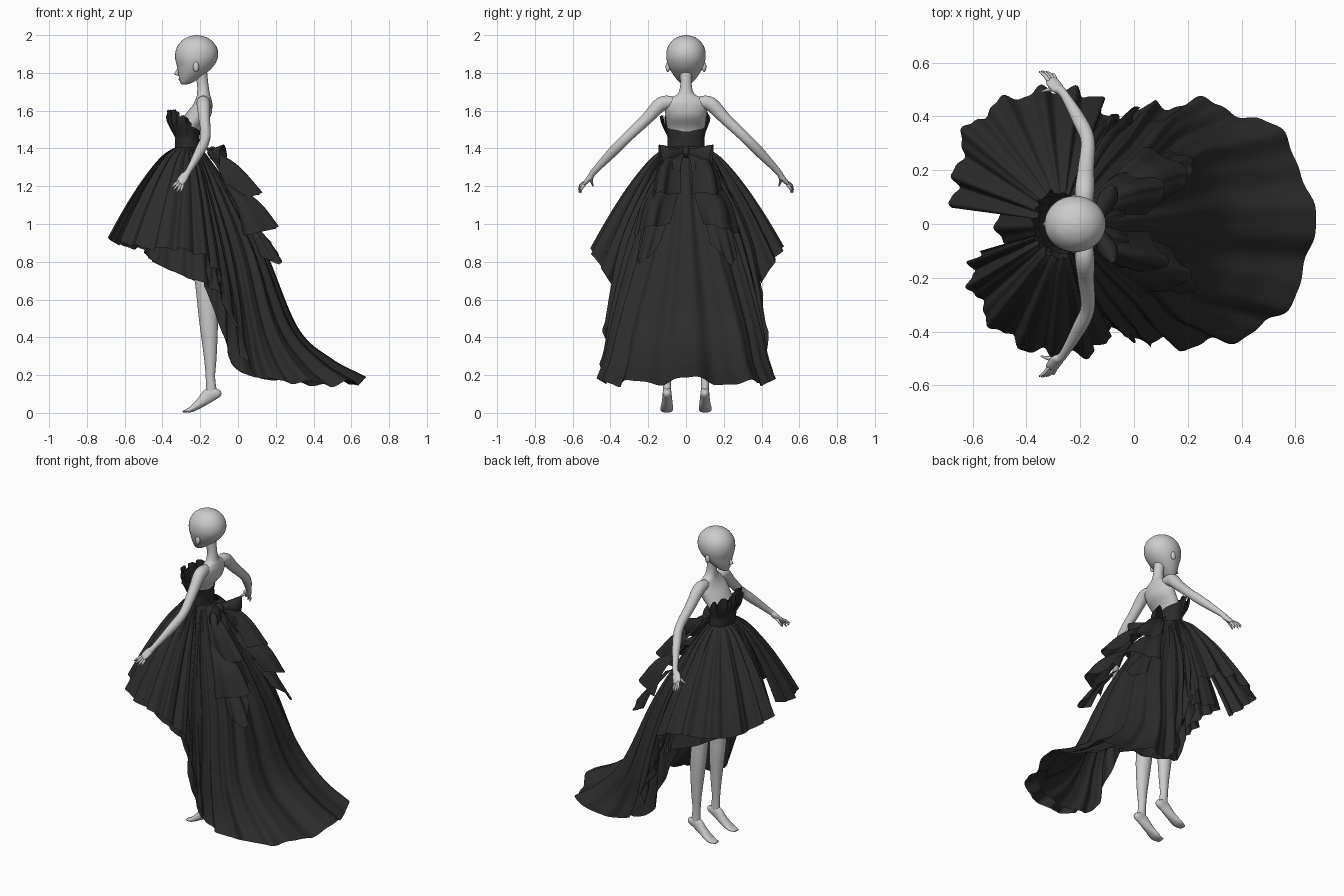
import bpy
from math import sin, cos, pi, atan2
from mathutils import Vector as V

black = bpy.data.materials.new("black_cloth")
black.diffuse_color = (0.025, 0.025, 0.025, 1)


def spline(p, t):
    """Catmull-Rom through points p, t in 0..1 (any dimension)."""
    n = len(p) - 1
    i = min(int(t * n), n - 1)
    f = t * n - i
    b, c = p[i], p[i + 1]
    a = p[i - 1] if i > 0 else b * 2 - c
    d = p[i + 2] if i + 2 <= n else c * 2 - b
    return (b * 2 + (c - a) * f + (a * 2 - b * 5 + c * 4 - d) * f * f
            + (b * 3 - a - c * 3 + d) * f ** 3) * 0.5


def add_mesh(name, verts, faces, mat=None):
    me = bpy.data.meshes.new(name)
    me.from_pydata(verts, [], faces)
    me.polygons.foreach_set("use_smooth", [True] * len(me.polygons))
    if mat:
        me.materials.append(mat)
    ob = bpy.data.objects.new(name, me)
    bpy.context.collection.objects.link(ob)
    return ob


def tube(name, secs, ref=(0, 1, 0), mat=None, sides=24, steps=5, caps=True, flat=False):
    """Loft of ellipses; each section is x, y, z, radius a, radius b (b lies along ref)."""
    secs = [V(s) for s in secs]
    n = (len(secs) - 1) * steps
    verts, faces = [], []
    for i in range(n + 1):
        s = spline(secs, i / n)
        t = spline(secs, min(1, i / n + .01)) - spline(secs, max(0, i / n - .01))
        t = V((0, 0, 1)) if flat else V(t[:3]).normalized()
        b = V(ref)
        b = (b - t * b.dot(t)).normalized()
        a = b.cross(t)
        for k in range(sides):
            w = 2 * pi * k / sides
            verts.append(V(s[:3]) + a * cos(w) * max(s[3], .002) + b * sin(w) * max(s[4], .002))
    for i in range(n):
        for k in range(sides):
            m = (k + 1) % sides
            faces.append((i * sides + k, i * sides + m, (i + 1) * sides + m, (i + 1) * sides + k))
    if caps:
        faces += [tuple(range(sides))[::-1], tuple(range(n * sides, (n + 1) * sides))]
    return add_mesh(name, verts, faces, mat)


def drape(name, cols, nu, nv, pleats=0, amp=0.0):
    """Cloth sheet lofted over columns of points, with folds that deepen to the hem."""
    cols = [[V(p) for p in c] for c in cols]
    rows = [[spline(c, j / nv) for c in cols] for j in range(nv + 1)]
    grid = [[spline(r, i / nu) for i in range(nu + 1)] for r in rows]
    verts, faces = [], []
    for j in range(nv + 1):
        for i in range(nu + 1):
            du = grid[j][min(i + 1, nu)] - grid[j][max(i - 1, 0)]
            dv = grid[min(j + 1, nv)][i] - grid[max(j - 1, 0)][i]
            u, v = i / nu, j / nv
            fold = sin(2 * pi * pleats * u + 1.2 * sin(9 * u)) + .3 * sin(4.6 * pi * pleats * u + 1)
            verts.append(grid[j][i] + du.cross(dv).normalized() * fold * amp * v ** .8)
    w = nu + 1
    for j in range(nv):
        for i in range(nu):
            faces.append((j * w + i, j * w + i + 1, (j + 1) * w + i + 1, (j + 1) * w + i))
    return add_mesh(name, verts, faces, black)


def dome(hem, power=.7):
    """Columns that swell out from the waist oval to a hem point."""
    cols = []
    for x, y, z in hem:
        a = atan2(y, x + .26)
        w = V((-.265 + .06 * cos(a), .09 * sin(a), 1.41))
        cols.append([V((w.x + (x - w.x) * v ** power, w.y + (y - w.y) * v ** power,
                        w.z + (z - w.z) * v)) for v in (0, .08, .2, .4, .6, .8, 1)])
    return cols


def flip(cols, s):
    return [[(p[0], p[1] * s, p[2]) for p in c] for c in cols]


def ball(name, loc, scale, mat=None):
    x, y, z = loc
    a, b, c = scale
    tube(name, [(x, y, z + c * sin(t * pi / 10), a * cos(t * pi / 10), b * cos(t * pi / 10))
                for t in range(-5, 6)], mat=mat, sides=16, steps=1, flat=True)


# Head, torso
tube("head", [(-.285, 0, 1.738, .012, .014), (-.272, 0, 1.75, .034, .034), (-.25, 0, 1.785, .064, .064),
              (-.228, 0, 1.83, .094, .09), (-.22, 0, 1.88, .113, .104), (-.218, 0, 1.93, .108, .099),
              (-.218, 0, 1.97, .08, .074), (-.218, 0, 1.992, .042, .039), (-.218, 0, 2.0, .003, .003)],
     sides=36, flat=True)
tube("nose", [(-.312, 0, 1.83, .006, .006), (-.32, 0, 1.81, .009, .008), (-.326, 0, 1.794, .012, .01),
              (-.31, 0, 1.784, .006, .007)], sides=12, flat=True)
ball("lips", (-.305, 0, 1.766), (.01, .016, .007))
tube("torso", [(-.22, 0, 1.12, .08, .12), (-.25, 0, 1.3, .06, .09), (-.265, 0, 1.42, .052, .082),
               (-.258, 0, 1.5, .06, .098), (-.215, 0, 1.57, .07, .108), (-.188, 0, 1.63, .052, .112),
               (-.182, 0, 1.665, .04, .085), (-.183, 0, 1.69, .034, .044), (-.187, 0, 1.74, .03, .03),
               (-.2, 0, 1.82, .035, .035)], sides=32, flat=True)

# Limbs and features, both sides
for s, side in ((1, "left"), (-1, "right")):
    ball(side + "_ear", (-.222, s * .096, 1.832), (.016, .012, .027))
    ball(side + "_eye", (-.295, s * .036, 1.82), (.014, .018, .012))
    tube(side + "_arm", [(-.185, s * .06, 1.645, .03, .03), (-.183, s * .13, 1.635, .038, .036),
                         (-.178, s * .21, 1.555, .031, .03), (-.172, s * .31, 1.46, .027, .026),
                         (-.2, s * .38, 1.39, .027, .026), (-.262, s * .485, 1.28, .017, .016),
                         (-.285, s * .505, 1.25, .016, .024), (-.305, s * .53, 1.222, .012, .024),
                         (-.312, s * .538, 1.213, .006, .018)], ref=(1, 0, 0))
    for f, (x, y, z) in enumerate([(-.352, .566, 1.195), (-.343, .569, 1.18), (-.326, .566, 1.167), (-.305, .557, 1.166)]):
        r = (-.316 + .008 * f, s * (.531 + .002 * f), 1.225 - .006 * f)
        m = [(r[0] + x) / 2, (r[1] + s * y) / 2 + s * .006, (r[2] + z) / 2]
        tube(f"{side}_finger_{f + 1}", [(*r, .008, .008), (*m, .007, .007), (x, s * y, z, .003, .003)],
             ref=(1, 0, 0), sides=8)
    tube(side + "_thumb", [(-.28, s * .505, 1.248, .01, .01), (-.315, s * .5, 1.225, .008, .008),
                           (-.345, s * .492, 1.2, .003, .003)], ref=(0, 0, 1), sides=8)
    tube(side + "_leg", [(-.21, s * .07, 1.2, .08, .07), (-.2, s * .085, .95, .07, .066),
                         (-.177, s * .095, .7, .052, .047), (-.157, s * .098, .5, .05, .043),
                         (-.147, s * .1, .3, .034, .03), (-.146, s * .1, .19, .025, .022),
                         (-.14, s * .1, .1, .03, .022)])
    tube(side + "_foot", [(-.094, s * .1, .118, .006, .008), (-.108, s * .1, .107, .026, .022),
                          (-.15, s * .1, .095, .038, .024), (-.2, s * .1, .052, .026, .029),
                          (-.25, s * .102, .018, .015, .034), (-.292, s * .1, .007, .004, .022)])

# Bodice, higher at the front than the back, and the waist sash
bodice = []
for k in range(25):
    a = 2 * pi * k / 24
    f = (1 - cos(a)) / 2
    bodice.append([(-.265 + .062 * cos(a), .09 * sin(a), 1.37),
                   (-.267 + .064 * cos(a), .095 * sin(a), 1.44),
                   (-.264 + (.062 + .028 * f) * cos(a), .112 * sin(a), 1.495 + .06 * f)])
drape("bodice", bodice, 72, 10)
tube("sash", [(-.265, 0, 1.36, .069, .1), (-.265, 0, 1.4, .068, .098), (-.266, 0, 1.45, .067, .098)],
     mat=black, sides=36, caps=False)

# Fan petals along the neckline
for k in range(6):
    a = pi + (k - 2.5) * .56
    r = .012 if k % 2 else 0
    petal = []
    for d in (-.44, -.22, 0, .22, .44):
        b, top = a + d, 1.605 - .25 * d * d - .03 * (abs(k - 2.5) > 2)
        petal.append([(-.27 + .064 * cos(b), .097 * sin(b), 1.46),
                      (-.272 + (.084 + r) * cos(b), (.113 + r) * sin(b), 1.53),
                      (-.275 + (.09 + r) * cos(b), (.12 + r) * sin(b), top)])
    drape(f"neckline_petal_{k + 1}", petal, 32, 10, 2, .006)

# Short front skirt in two lobes, over an inner layer
lobe_a = [(-.675, .06, .92), (-.66, .2, .905), (-.615, .36, .885), (-.48, .46, .87),
          (-.3, .5, .865), (-.15, .475, .81), (-.09, .395, .68)]
lobe_b = [(-.58, -.1, .92), (-.61, -.19, .905), (-.57, -.31, .89), (-.46, -.43, .87),
          (-.3, -.49, .865), (-.15, -.475, .81), (-.09, -.395, .68)]
drape("front_skirt_left", dome(lobe_a), 140, 28, 7, .02)
drape("front_skirt_right", dome(lobe_b), 140, 28, 7, .02)
half = [(-.48, .12, .84), (-.43, .26, .79), (-.3, .35, .73), (-.17, .365, .68), (-.08, .36, .62)]
inner = [(x, -y, z) for x, y, z in half[::-1]] + [(-.505, 0, .87)] + half
drape("front_underskirt", dome(inner), 160, 24, 9, .015)

# Long train, sides to back centre, then mirrored
train = [
    [(-.25, .085, 1.4), (-.2, .25, 1.15), (-.15, .34, .92), (-.12, .37, .78), (-.1, .385, .66)],
    [(-.22, .08, 1.4), (-.15, .23, 1.15), (-.09, .33, .9), (-.04, .38, .65), (0, .425, .4)],
    [(-.21, .07, 1.4), (-.12, .2, 1.15), (-.03, .3, .85), (.03, .38, .52), (.08, .44, .21)],
    [(-.2, .055, 1.4), (-.07, .16, 1.15), (.05, .26, .85), (.14, .36, .48), (.29, .445, .165)],
    [(-.195, .03, 1.4), (-.04, .09, 1.15), (.11, .16, .85), (.25, .26, .46), (.55, .33, .155)],
]
# The centre lies flat on its last stretch
spine = [[(-.19, 0, 1.4), (-.02, 0, 1.15), (.14, 0, .85), (.31, 0, .44), (.67, 0, .175)]]
full = train + spine + flip(train, -1)[::-1]
for c in full:
    e, g = V(c[3]), V(c[4])
    m = e.lerp(g, .5)
    m.z -= .13 * (e.z - g.z)
    c[3:] = [tuple(e), tuple(g)]
    c.insert(4, tuple(m))
drape("train", full, 240, 44, 11, .022)
lining = [[(x - .016 * j, y * (1 - .024 * j), z + .003 * j) for j, (x, y, z) in enumerate(c)] for c in full]
drape("train_lining", lining, 200, 36, 9, .016)

# Three tiers of pointed drapes and the bow at the back
tiers = [
    [[(-.17, .09, 1.4), (-.09, .165, 1.26), (-.04, .19, 1.12)],
     [(-.17, .06, 1.41), (-.01, .12, 1.31), (.12, .15, 1.16)],
     [(-.17, .01, 1.41), (-.05, .03, 1.29), (.05, .03, 1.16)]],
    [[(-.1, .16, 1.25), (-.01, .24, 1.1), (.03, .28, .94)],
     [(-.06, .1, 1.23), (.1, .17, 1.12), (.205, .2, .98)],
     [(-.05, .03, 1.2), (.06, .06, 1.1), (.13, .09, 1.0)]],
    [[(-.01, .2, 1.07), (.07, .24, .95), (.12, .26, .83)],
     [(.03, .17, 1.06), (.14, .2, .93), (.225, .24, .79)],
     [(.04, .09, 1.04), (.12, .12, .95), (.17, .13, .9)]],
]
for s, side in ((1, "left"), (-1, "right")):
    for k, t in enumerate(tiers):
        drape(f"{side}_back_drape_{k + 1}", flip(t, s), 40, 18, 1.5, .014)
    tube(side + "_bow_loop", [(-.145, s * .008, 1.38, .014, .018), (-.125, s * .05, 1.37, .03, .034),
                              (-.095, s * .1, 1.36, .036, .055), (-.08, s * .135, 1.355, .02, .066)],
         ref=(0, 0, 1), mat=black, caps=False)
    drape(side + "_bow_tail", flip([[(-.14, .0, 1.38), (-.07, .02, 1.34), (-.03, .03, 1.28)],
                                    [(-.14, .02, 1.39), (-.07, .08, 1.35), (-.02, .1, 1.29)]], s), 12, 10, 1, .006)
ball("bow_knot", (-.135, 0, 1.38), (.028, .022, .03), black)
